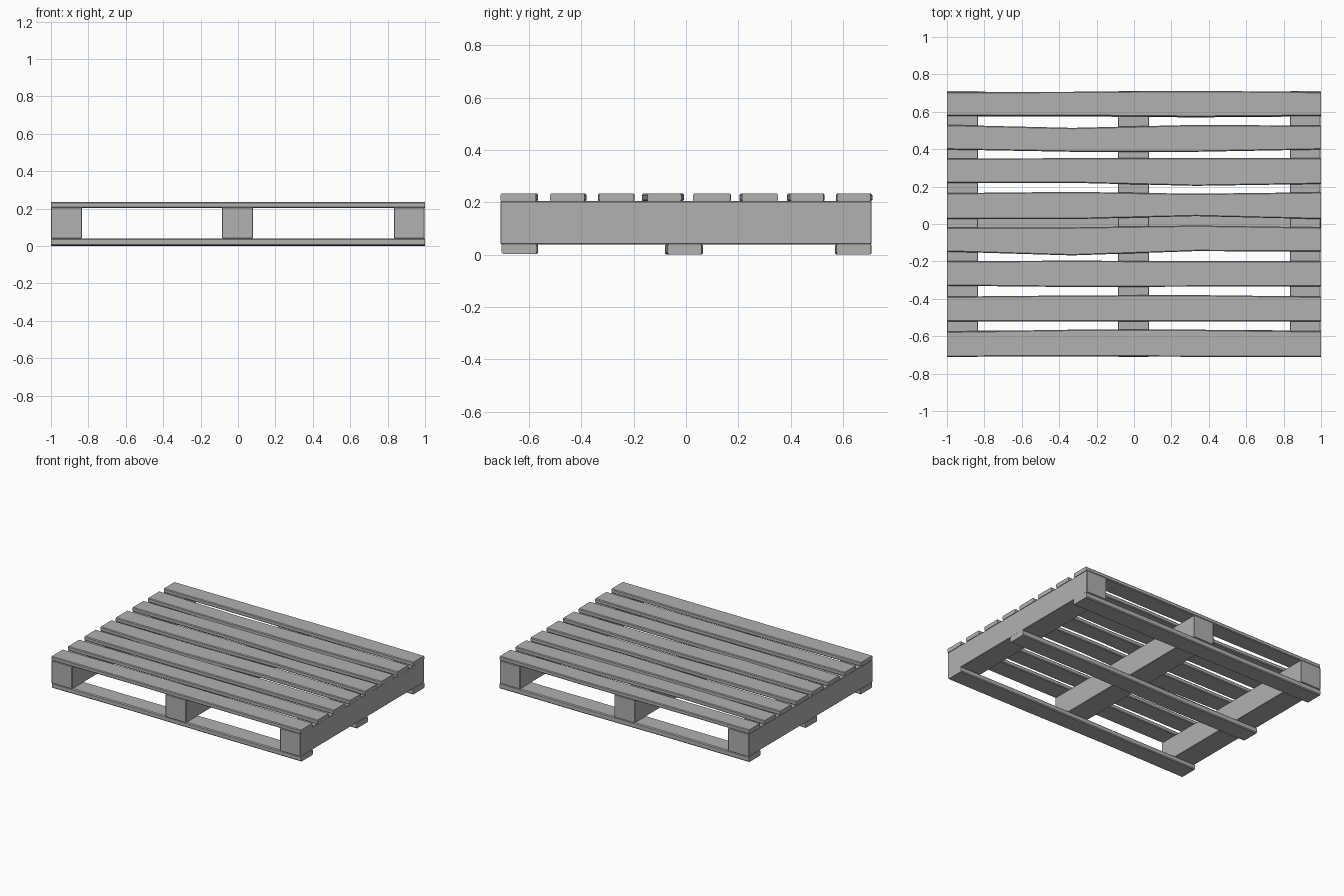
import bpy, bmesh

if "Cube" in bpy.data.objects:
    bpy.data.objects.remove(bpy.data.objects["Cube"])

STATIONS = (-1.0, -0.33, 0.33, 1.0)

# Dark grey weathered wood
wood = bpy.data.materials.new("grey_wood")
wood.diffuse_color = (0.44, 0.44, 0.44, 1)
wood.use_nodes = True
wood.node_tree.nodes["Principled BSDF"].inputs["Base Color"].default_value = wood.diffuse_color


def make_object(name, bm):
    bmesh.ops.recalc_face_normals(bm, faces=bm.faces)
    mesh = bpy.data.meshes.new(name)
    bm.to_mesh(mesh)
    bm.free()
    mesh.materials.append(wood)
    obj = bpy.data.objects.new(name, mesh)
    bpy.context.collection.objects.link(obj)
    return obj


def board(name, front, back, z0, z1, c=0.005):
    """Loft a chamfered section along x; front/back give the edge y at each station."""
    bm = bmesh.new()
    rings = []
    for x, a, b in zip(STATIONS, front, back):
        section = [(a + c, z0), (b - c, z0), (b, z0 + c), (b, z1 - c),
                   (b - c, z1), (a + c, z1), (a, z1 - c), (a, z0 + c)]
        rings.append([bm.verts.new((x, y, z)) for y, z in section])
    for r, s in zip(rings, rings[1:]):
        for i in range(8):
            j = (i + 1) % 8
            bm.faces.new((r[i], r[j], s[j], s[i]))
    bm.faces.new(rings[0])
    bm.faces.new(rings[-1])
    return make_object(name, bm)


def stringer(name, x0, x1):
    """Square-edged beam running front to back."""
    bm = bmesh.new()
    bmesh.ops.create_cube(bm, size=1)
    for v in bm.verts:
        v.co = ((x0 + x1) / 2 + v.co.x * (x1 - x0), v.co.y * 1.42, 0.1225 + v.co.z * 0.165)
    obj = make_object(name, bm)
    mod = obj.modifiers.new("edge_wear", 'BEVEL')
    mod.width = 0.003
    mod.segments = 1


# Slightly warped deck boards, front to back: front edge, back edge
deck = [
    ((-0.71, -0.708, -0.71, -0.71), (-0.575, -0.565, -0.565, -0.573)),
    ((-0.52, -0.52, -0.52, -0.52), (-0.388, -0.382, -0.38, -0.388)),
    ((-0.33, -0.337, -0.335, -0.333), (-0.198, -0.196, -0.198, -0.198)),
    ((-0.148, -0.168, -0.145, -0.148), (-0.018, -0.018, -0.008, -0.018)),
    ((0.027, 0.026, 0.042, 0.026), (0.165, 0.172, 0.162, 0.17)),
    ((0.22, 0.22, 0.204, 0.214), (0.35, 0.352, 0.352, 0.352)),
    ((0.398, 0.386, 0.386, 0.398), (0.53, 0.514, 0.53, 0.526)),
    ((0.578, 0.578, 0.573, 0.578), (0.706, 0.707, 0.712, 0.706)),
]
for i, (front, back) in enumerate(deck, 1):
    board(f"deck_board_{i}", front, back, 0.204, 0.234)

# Three stringers running front to back
for name, x0, x1 in (("left", -1.0, -0.834), ("middle", -0.085, 0.08), ("right", 0.834, 0.998)):
    stringer(f"{name}_stringer", x0, x1)

# Three bottom boards
board("front_bottom_board", (-0.705, -0.70, -0.705, -0.705), (-0.57, -0.57, -0.565, -0.57), 0.003, 0.041, 0.006)
board("middle_bottom_board", (-0.075, -0.08, -0.07, -0.07), (0.06, 0.055, 0.065, 0.06), 0.0, 0.041, 0.006)
board("back_bottom_board", (0.575, 0.575, 0.57, 0.575), (0.708, 0.705, 0.71, 0.708), 0.0, 0.041, 0.006)
